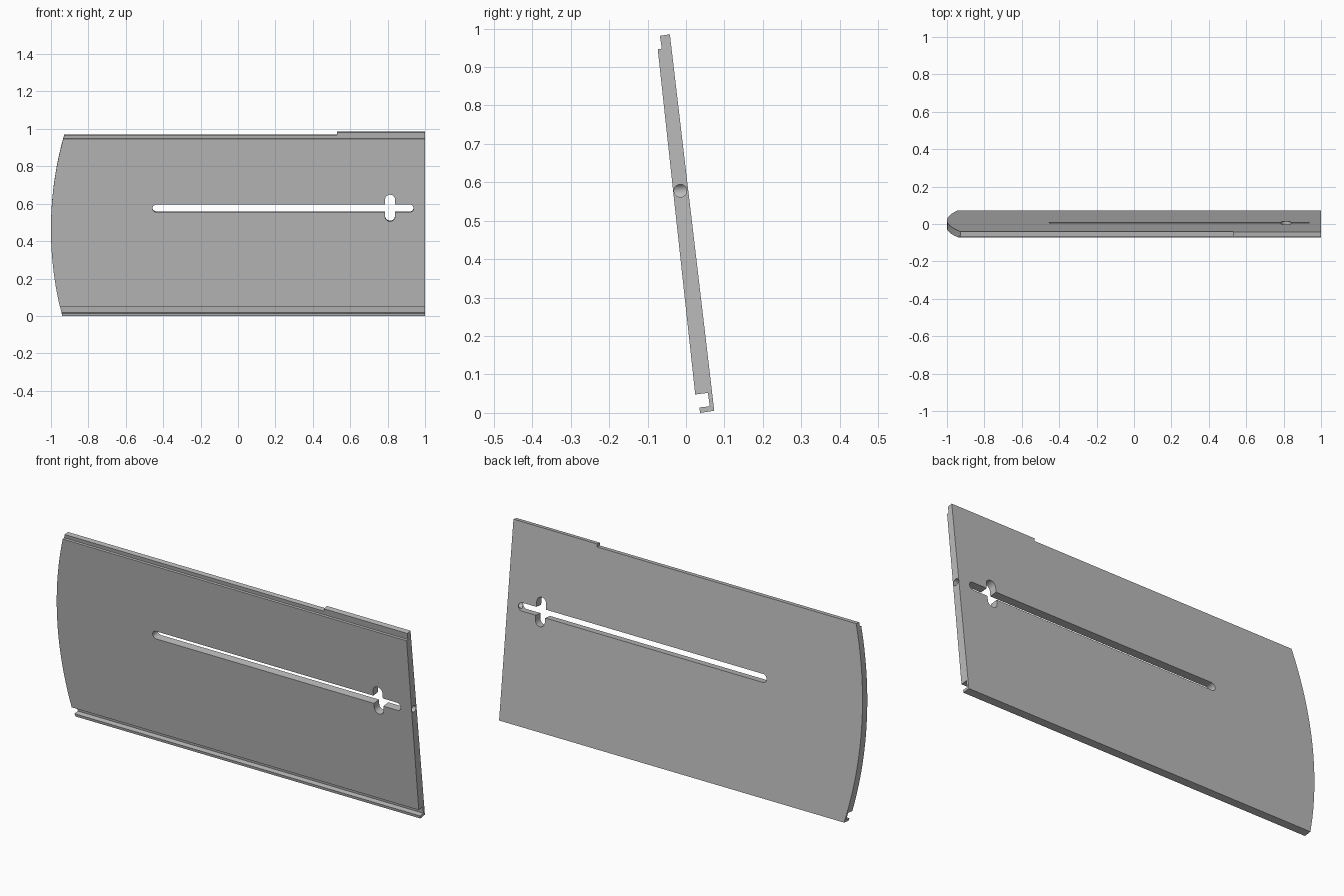
import bpy, bmesh, math
from mathutils import Matrix

cube = bpy.data.objects.get("Cube")
if cube:
    bpy.data.objects.remove(cube, do_unlink=True)

TILT = math.radians(6.5)      # lean of the panel
PIVOT = (0, -0.0135, 0.577)   # centre line of the long slot
LEAN = Matrix.Translation(PIVOT) @ Matrix.Rotation(TILT, 4, 'X')

grey = bpy.data.materials.new("plain_grey")
grey.use_nodes = True
COLOUR = (0.5, 0.5, 0.5, 1)
grey.diffuse_color = COLOUR
grey.node_tree.nodes["Principled BSDF"].inputs["Base Color"].default_value = COLOUR


def prism(name, outline, shift, matrix=Matrix()):
    """Extrude a closed 3D outline along the vector shift."""
    bm = bmesh.new()
    face = bm.faces.new([bm.verts.new(p) for p in outline])
    ext = bmesh.ops.extrude_face_region(bm, geom=[face])
    moved = [v for v in ext["geom"] if isinstance(v, bmesh.types.BMVert)]
    bmesh.ops.translate(bm, verts=moved, vec=shift)
    bmesh.ops.recalc_face_normals(bm, faces=bm.faces)
    bm.transform(matrix)
    mesh = bpy.data.meshes.new(name)
    bm.to_mesh(mesh)
    bm.free()
    obj = bpy.data.objects.new(name, mesh)
    bpy.context.collection.objects.link(obj)
    mesh.materials.append(grey)
    return obj


def cutter(name, outline):
    """Prism through the panel, outline given as (x, height) in the panel plane."""
    obj = prism(name, [(x, -0.15, v) for x, v in outline], (0, 0.3, 0), LEAN)
    obj.hide_render = True
    return obj


def capsule(cx, cz, half_length, radius, upright=False, n=12):
    """Rounded slot outline."""
    pts = []
    for side in (1, -1):
        for i in range(n + 1):
            a = -math.pi / 2 + math.pi * i / n
            pts.append((side * (half_length - radius + radius * math.cos(a)),
                        side * radius * math.sin(a)))
    if upright:
        pts = [(-z, x) for x, z in pts]
    return [(cx + x, cz + z) for x, z in pts]


# Panel cross-section (y, z): rebate at the top, hooked channel at the bottom
profile = [(-0.042, 0.985), (-0.068, 0.981), (-0.063, 0.948), (-0.0735, 0.946),
           (0.024, 0.048), (0.057, 0.052), (0.062, 0.017), (0.0345, 0.014),
           (0.037, 0.0), (0.0735, 0.0055)]
panel = prism("slotted_panel", [(-1.05, y, z) for y, z in profile], (2.05, 0, 0))

# Curved end
R, VC = 1.84, -0.113
arc = []
for i in range(41):
    v = -0.65 + 1.15 * i / 40
    arc.append((-1 + R - math.sqrt(R * R - (v - VC) ** 2), v))
cutters = [cutter("end_cutter", arc + [(-1.2, 0.5), (-1.2, -0.65)])]

# Lowered stretch of the top edge
cutters.append(cutter("top_edge_cutter",
                      [(-1.3, 0.394), (0.53, 0.394), (0.53, 0.6), (-1.3, 0.6)]))

# Long slot and its crossing keyhole
cutters.append(cutter("long_slot_cutter", capsule(0.241, 0, 0.698, 0.0205)))
cutters.append(cutter("cross_slot_cutter", capsule(0.813, 0.002, 0.072, 0.0265, True)))

# Round bore from the straight end into the slot
ring = [(0.915, -0.0145 + 0.0165 * math.cos(a), 0.578 + 0.0165 * math.sin(a))
        for a in (2 * math.pi * i / 24 for i in range(24))]
bore = prism("end_bore_cutter", ring, (0.2, 0, 0))
bore.hide_render = True
cutters.append(bore)

# Apply every cut, then clear the helpers
bpy.ops.object.select_all(action='DESELECT')
bpy.context.view_layer.objects.active = panel
panel.select_set(True)
for c in cutters:
    mod = panel.modifiers.new(c.name, 'BOOLEAN')
    mod.operation = 'DIFFERENCE'
    mod.solver = 'EXACT'
    mod.object = c
    bpy.ops.object.modifier_apply(modifier=mod.name)
    bpy.data.objects.remove(c, do_unlink=True)

bpy.ops.object.shade_smooth_by_angle(angle=math.radians(30))
